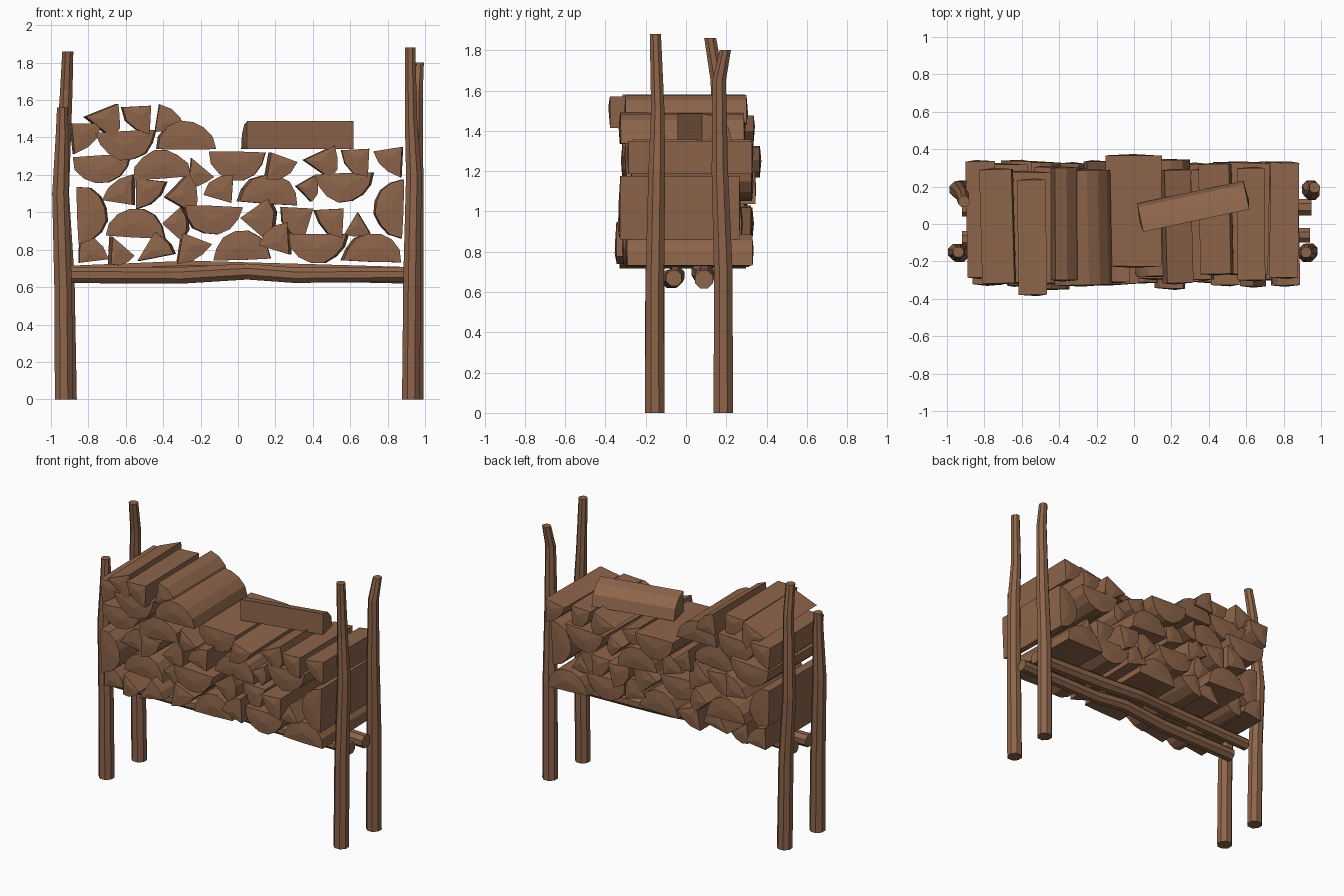
import bpy, bmesh, math, random
from mathutils import Matrix

if "Cube" in bpy.data.objects:
    bpy.data.objects.remove(bpy.data.objects["Cube"])

random.seed(4)
wood = bpy.data.materials.new("brown_wood")
wood.diffuse_color = (0.27, 0.13, 0.07, 1)
wood.use_nodes = True
wood.node_tree.nodes["Principled BSDF"].inputs["Base Color"].default_value = wood.diffuse_color


def finish(bm, name):
    bmesh.ops.recalc_face_normals(bm, faces=bm.faces)
    me = bpy.data.meshes.new(name)
    bm.to_mesh(me)
    bm.free()
    me.materials.append(wood)
    ob = bpy.data.objects.new(name, me)
    bpy.context.collection.objects.link(ob)
    return ob


def bridge(bm, a, b):
    n = len(a)
    for i in range(n):
        bm.faces.new((a[i], a[(i + 1) % n], b[(i + 1) % n], b[i]))


def pole(name, path, upright, sides=8):
    """Bent pole: path points are (x, y, z, radius)."""
    bm = bmesh.new()
    rings = []
    for x, y, z, r in path:
        ring = []
        for i in range(sides):
            t = 2 * math.pi * (i + 0.5) / sides
            c, s = r * math.cos(t), r * math.sin(t)
            ring.append(bm.verts.new((x + c, y + s, z) if upright else (x, y + c, z + s)))
        rings.append(ring)
    for a, b in zip(rings, rings[1:]):
        bridge(bm, a, b)
    bm.faces.new(rings[0])
    bm.faces.new(rings[-1])
    return finish(bm, name)


def split_log(name, angle, r, spread, segs, y0, y1, move):
    """Log split into a sector: direction, radius and spread in degrees."""
    d, sp = math.radians(angle), math.radians(spread)
    prof = [(0, 0)]
    for i in range(segs + 1):
        t = d + sp * (i / segs - 0.5)
        k = r * random.uniform(0.98, 1.06)
        prof.append((k * math.cos(t), k * math.sin(t)))
    mid = (0.5 * r * math.cos(d), 0.5 * r * math.sin(d))
    bm = bmesh.new()
    rings = [[bm.verts.new((px, y, pz)) for px, pz in prof] for y in (y0, y1)]
    bridge(bm, *rings)
    # slightly domed, fanned end grain
    for ring, y in zip(rings, (y0 - 0.008, y1 + 0.008)):
        c = bm.verts.new((mid[0], y, mid[1]))
        for i in range(len(ring)):
            bm.faces.new((ring[i], ring[(i + 1) % len(ring)], c))
    bmesh.ops.transform(bm, matrix=move, verts=bm.verts)
    return finish(bm, name)


def stacked(name, x, z, angle, r, spread, segs, shift):
    """Log in the stack, lying front to back with a small random slide and turn."""
    if shift is None:
        shift = random.uniform(-.035, .035)
    h = random.uniform(.29, .315)
    turn = Matrix.Rotation(math.radians(random.uniform(-1.8, 1.8)), 4, 'Z')
    split_log(name, angle, r, spread, segs, shift - h, shift + h, Matrix.Translation((x, 0, z)) @ turn)


# corner posts
pole("front_right_post", [(.925, -.155, 0, .052), (.93, -.155, .65, .05), (.94, -.145, 1.2, .045),
                          (.925, -.14, 1.5, .036), (.92, -.152, 1.88, .03)], True)
pole("back_right_post", [(.945, .185, 0, .052), (.945, .185, .7, .05), (.95, .168, 1.2, .044),
                         (.955, .165, 1.65, .036), (.966, .195, 1.8, .03)], True)
pole("front_left_post", [(-.93, -.155, 0, .053), (-.935, -.155, .6, .051), (-.95, -.15, 1.1, .047),
                         (-.94, -.15, 1.4, .038), (-.94, -.15, 1.56, .03)], True)
pole("back_left_post", [(-.91, .185, 0, .052), (-.92, .185, .65, .05), (-.945, .185, 1.1, .045),
                        (-.918, .155, 1.65, .036), (-.91, .12, 1.86, .032)], True)

# bearer rails
pole("front_rail", [(-.92, -.08, .665, .047), (-.3, -.07, .663, .048), (.05, -.05, .683, .046),
                    (.3, -.06, .664, .045), (.94, -.06, .668, .042)], False)
pole("back_rail", [(-.92, .08, .675, .042), (-.25, .07, .7, .045), (.05, .1, .69, .046),
                   (.35, .09, .678, .05), (.95, .09, .662, .048)], False)

# half-round logs: x, z, direction of the round side
halves = [(.025, .745, 92), (.43, .885, 270), (.715, .735, 88),
          (-.55, .865, 87), (-.14, 1.035, 268), (-.855, .985, 2), (.88, 1.02, 178),
          (.16, 1.045, 86), (.57, 1.21, 272), (-.73, 1.305, 273), (-.405, 1.18, 94),
          (-.005, 1.325, 269), (-.6, 1.435, 273), (-.28, 1.335, 90)]
half_shift = {11: .07, 13: -.02, 8: .03}
for i, (x, z, a) in enumerate(halves):
    stacked(f"half_log_{i + 1}", x, z, a, .152, 178, 7, half_shift.get(i))

# wedge logs: pith x, pith z, direction, radius, spread
wedges = [(-.85, .73, 48, .15, 82), (-.68, .87, 293, .15, 52), (-.53, .74, 35, .185, 48),
          (-.30, .89, 300, .16, 78), (.28, .775, 128, .165, 70), (.40, 1.02, 215, .17, 76),
          (.02, .97, 357, .175, 76), (.56, 1.02, 225, .15, 84), (.64, 1.0, 270, .13, 62),
          (-.40, .94, 0, .13, 84), (-.56, 1.04, 130, .155, 82), (-.54, 1.18, 312, .155, 84),
          (-.39, 1.08, 8, .17, 76), (-.035, 1.05, 125, .155, 78), (-.25, 1.29, 292, .15, 56),
          (.17, 1.32, 300, .145, 80), (.31, 1.14, 352, .115, 76), (.35, 1.28, 355, .175, 60),
          (.70, 1.34, 225, .15, 84), (.88, 1.35, 228, .155, 78), (-.895, 1.475, 318, .155, 84),
          (-.82, 1.51, 352, .18, 60), (-.47, 1.57, 225, .148, 84), (-.445, 1.43, 42, .15, 78)]
wedge_shift = {15: -.015, 17: .025, 18: 0, 19: .02, 21: -.015, 22: -.07, 23: 0}
for i, (x, z, a, r, sp) in enumerate(wedges):
    stacked(f"wedge_log_{i + 1}", x, z, a, r, sp, 3, wedge_shift.get(i))

# loose log lying across the top
place = Matrix.Translation((.333, .018, 1.338)) @ Matrix.Rotation(math.radians(-78), 4, 'Z')
split_log("loose_log", 135, .148, 90, 3, -.29, .29, place)
